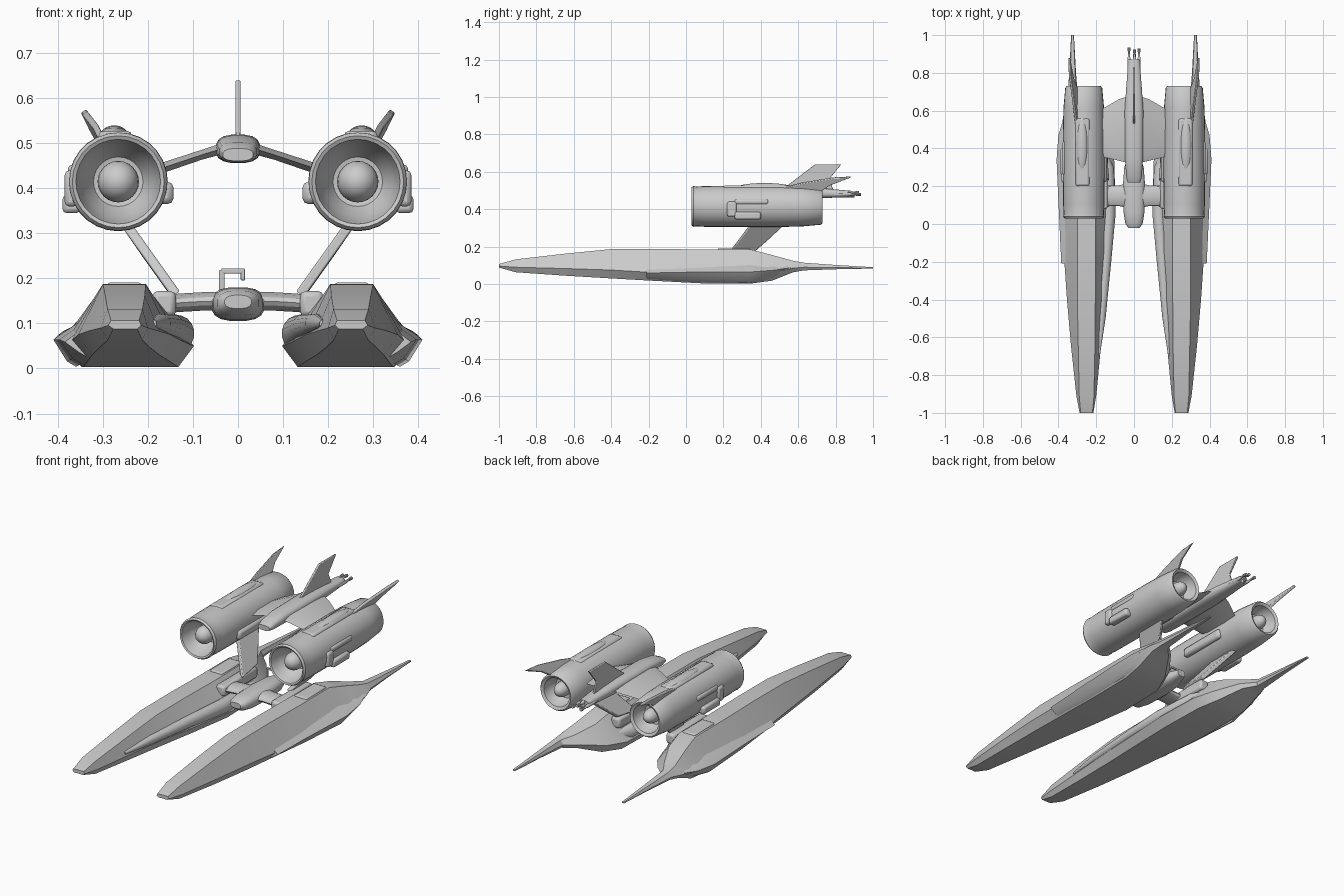
import bpy, bmesh, math
from mathutils import Vector

if "Cube" in bpy.data.objects:
    bpy.data.objects.remove(bpy.data.objects["Cube"])


def finish(bm, name, mirror=False, angle=32, bevel=0):
    bmesh.ops.recalc_face_normals(bm, faces=bm.faces)
    me = bpy.data.meshes.new(name)
    bm.to_mesh(me)
    bm.free()
    ob = bpy.data.objects.new(name, me)
    bpy.context.collection.objects.link(ob)
    bpy.ops.object.select_all(action='DESELECT')
    ob.select_set(True)
    bpy.context.view_layer.objects.active = ob
    bpy.ops.object.shade_smooth_by_angle(angle=math.radians(angle))
    if bevel:
        m = ob.modifiers.new("Bevel", 'BEVEL')
        m.width, m.segments = bevel, 2
    if mirror:
        m = ob.modifiers.new("Mirror", 'MIRROR')
        m.use_mirror_merge = False
    return ob


def loft(name, sections, **kw):
    """Skin equal-length closed sections and cap both ends."""
    bm = bmesh.new()
    rows = [[bm.verts.new(p) for p in s] for s in sections]
    n = len(rows[0])
    for a, b in zip(rows, rows[1:]):
        for i in range(n):
            j = (i + 1) % n
            bm.faces.new((a[i], a[j], b[j], b[i]))
    bm.faces.new(rows[0])
    bm.faces.new(rows[-1])
    return finish(bm, name, **kw)


def plate(name, pts, offset, **kw):
    """Flat outline thickened symmetrically along an offset vector."""
    o = Vector(offset)
    return loft(name, [[Vector(p) - o for p in pts], [Vector(p) + o for p in pts]], **kw)


def ring(cx, y, cz, rx, rz, n=16, p=0.75):
    """Rounded-box cross-section in the xz plane."""
    out = []
    for k in range(n):
        t = 2 * math.pi * (k + 0.5) / n
        c, s = math.cos(t), math.sin(t)
        out.append((cx + rx * math.copysign(abs(c) ** p, c), y,
                    cz + rz * math.copysign(abs(s) ** p, s)))
    return out


def ball(name, c, r, **kw):
    bm = bmesh.new()
    bmesh.ops.create_uvsphere(bm, u_segments=20, v_segments=12, radius=1)
    for v in bm.verts:
        v.co = Vector(a + b * q for a, b, q in zip(c, r, v.co))
    return finish(bm, name, **kw)


def box(name, lo, hi, bevel, **kw):
    bm = bmesh.new()
    bmesh.ops.create_cube(bm, size=1)
    for v in bm.verts:
        v.co = Vector(a + (b - a) * (q + 0.5) for a, b, q in zip(lo, hi, v.co))
    return finish(bm, name, bevel=bevel, **kw)


# Pontoon hulls: y, inner, top inner, top outer, outer, z bottom, z side, z top
hull = [(-1.0, .215, .22, .282, .288, .088, .096, .107),
        (-.91, .20, .212, .29, .305, .063, .09, .132),
        (-.65, .175, .207, .295, .333, .045, .083, .162),
        (-.40, .15, .205, .30, .355, .03, .075, .187),
        (-.15, .122, .205, .30, .372, .016, .06, .188),
        (.10, .098, .205, .30, .388, .003, .05, .184),
        (.35, .105, .207, .30, .39, .003, .05, .184),
        (.46, .15, .22, .315, .39, .018, .06, .155),
        (.57, .23, .27, .335, .375, .062, .085, .125),
        (.63, .293, .305, .34, .355, .073, .09, .114),
        (.80, .307, .312, .336, .343, .079, .088, .102),
        (1.0, .318, .32, .331, .333, .083, .086, .09)]
loft("pontoon_hull",
     [[(ti, y, zt), (to, y, zt), (o, y, zm), (o - .15 * (o - i), y, zb),
       (i + .12 * (o - i), y, zb), (i, y, zm)]
      for y, i, ti, to, o, zb, zm, zt in hull], mirror=True, angle=28)

# Outer side flange with upturned lip
flange = [(-.21, .385), (.05, .397), (.34, .41), (.47, .40), (.57, .37)]
loft("pontoon_side_flange",
     [[(e - .05, y, zl), (e - .03, y, zl + .012), (e, y, .064 + dz), (e - .012, y, .073 + dz),
       (e - .06, y, .105)]
      for (y, e), zl, dz in zip(flange, (.025, .01, .004, .025, .07), (-.005, 0, 0, .01, .025))],
     mirror=True)

# Long inner fairing and top hatch
loft("pontoon_inner_fairing",
     [ring(*s, p=1) for s in ((.187, -.7, .10, .006, .008), (.172, -.5, .10, .022, .022),
                              (.15, -.2, .092, .03, .03), (.133, .05, .078, .036, .04),
                              (.14, .3, .07, .035, .04), (.18, .42, .07, .02, .03))],
     mirror=True)
box("pontoon_top_hatch", (.215, .17, .17), (.29, .34, .191), .006, mirror=True)
box("strut_foot", (.138, .08, .115), (.19, .37, .172), .012, mirror=True)

# Lower centre pod, its cross wing and control lever
loft("lower_pod",
     [ring(0, *s) for s in ((-.02, .148, .03, .015), (.0, .145, .046, .028), (.06, .143, .056, .036),
                            (.2, .143, .06, .038), (.3, .143, .052, .034), (.38, .146, .025, .018))])
loft("lower_wing",
     [[(x, .15 + h * math.cos(t), z + .021 * math.sin(t))
       for t in [math.tau * k / 14 for k in range(14)]]
      for x, h, z in ((.03, .065, .15), (.08, .055, .149), (.13, .055, .146), (.165, .065, .143))],
     mirror=True)
lever = [(-.038, .3, .17), (-.034, .3, .215), (.012, .3, .218), (.01, .3, .2)]
for k, (a, b) in enumerate(zip(lever, lever[1:])):
    lo = [min(p, q) - .004 for p, q in zip(a, b)]
    hi = [max(p, q) + .004 for p, q in zip(a, b)]
    box(f"control_lever_{k + 1}", lo, hi, .002)

# Swept struts holding the engines
plate("engine_strut", [(.138, .23, .165), (.252, .35, .325), (.252, .53, .325),
                       (.2, .45, .25), (.15, .37, .18)], (.009, 0, -.006), mirror=True, bevel=.004)

# Engine nacelles: lathed shell with hollow intake and exhaust (radius, y)
CX, CZ = .266, .415
shell = [(.004, .15), (.055, .14), (.078, .10), (.088, .06), (.094, .034), (.102, .03), (.109, .04),
         (.106, .055), (.109, .10), (.11, .25), (.11, .5), (.107, .62), (.098, .72), (.09, .73),
         (.076, .722), (.072, .68), (.055, .65), (.004, .645)]
loft("engine_nacelle",
     [[(CX + r * math.cos(t), y, CZ + r * math.sin(t))
       for t in [math.tau * k / 28 for k in range(28)]] for r, y in shell],
     mirror=True, angle=40)
ball("intake_ball", (CX, .10, CZ), (.046, .055, .046), mirror=True)
ball("exhaust_cone", (CX, .67, CZ), (.038, .055, .038), mirror=True)

# Nacelle fairings
ball("engine_top_blister", (.275, .42, .515), (.032, .15, .025), mirror=True)
box("engine_top_panel", (.235, .2, .49), (.31, .56, .528), .012, mirror=True)
box("engine_inner_fairing", (.143, .22, .365), (.18, .5, .415), .014, mirror=True)
for nm, lo, hi in (("upper", (.355, .26, .425), (.378, .44, .453)),
                   ("lower", (.35, .26, .345), (.39, .40, .385)),
                   ("front", (.355, .22, .36), (.385, .27, .44))):
    box(f"engine_outer_fairing_{nm}", lo, hi, .01, mirror=True)

# Canted engine fins
plate("engine_fin", [(.303, .5, .51), (.318, .62, .54), (.34, .79, .568), (.343, .88, .572),
                     (.322, .77, .53), (.30, .71, .49)], (.006, 0, -.004), mirror=True, bevel=.003)

# Upper centre pod, connecting wing and tail fin
loft("upper_pod",
     [ring(0, *s) for s in ((.22, .475, .034, .014), (.25, .48, .042, .023), (.35, .487, .048, .031),
                            (.6, .488, .05, .032), (.72, .486, .042, .027), (.87, .482, .03, .018))])
loft("upper_wing",
     [[(x, y0, z), (x, y0 + .05, z + t), (x, y1 - .08, z + t), (x, y1, z),
       (x, y1 - .08, z - t), (x, y0 + .05, z - t)]
      for x, y0, y1, z, t in ((.02, .32, .68, .493, .013), (.08, .335, .66, .475, .011),
                              (.185, .36, .60, .44, .012))], mirror=True)
plate("tail_fin", [(0, .52, .51), (0, .69, .64), (0, .83, .64), (0, .765, .56), (0, .79, .50)],
      (.006, 0, 0), bevel=.003)

# Rear barrels on the upper pod
for k, (x, z, end) in enumerate(((-.027, .48, .935), (.003, .49, .925), (.027, .48, .93), (.003, .472, .90))):
    loft(f"rear_barrel_{k + 1}", [ring(x, y, z, r, r, 10, 1) for y, r in
                                  ((.78, .009), (.88, .009), (.885, .006), (end - .02, .006),
                                   (end - .02, .008), (end, .008))])
